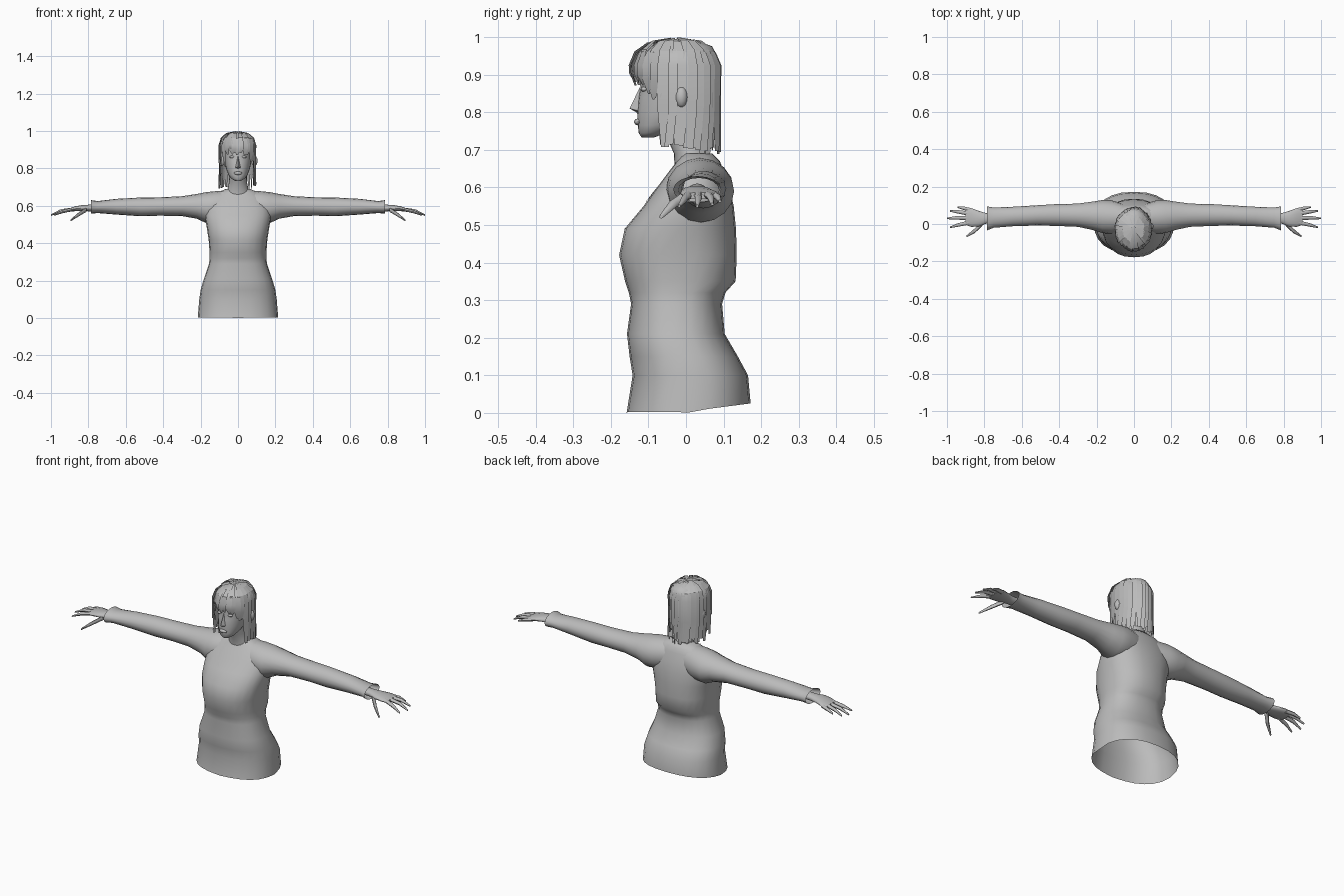
import bpy, bmesh, math, random
from mathutils import Vector

if "Cube" in bpy.data.objects:
    bpy.data.objects.remove(bpy.data.objects["Cube"])

random.seed(4)
grey = bpy.data.materials.new("plain grey")
grey.diffuse_color = (0.5, 0.5, 0.5, 1)
grey.use_nodes = True
grey.node_tree.nodes["Principled BSDF"].inputs["Base Color"].default_value = grey.diffuse_color


def finish(name, bm, angle=50, recalc=True):
    if recalc:
        bmesh.ops.recalc_face_normals(bm, faces=bm.faces)
    me = bpy.data.meshes.new(name)
    bm.to_mesh(me)
    bm.free()
    me.materials.append(grey)
    for p in me.polygons:
        p.use_smooth = True
    me.set_sharp_from_angle(angle=math.radians(angle))
    ob = bpy.data.objects.new(name, me)
    bpy.context.collection.objects.link(ob)
    return ob


def ring(c, u, v, n=20, p=1.0):
    """Superellipse loop around c with half axes u and v."""
    pts = []
    for i in range(n):
        a = 2 * math.pi * i / n
        ca, sa = math.cos(a), math.sin(a)
        pts.append(Vector(c) + Vector(u) * math.copysign(abs(ca) ** p, ca)
                   + Vector(v) * math.copysign(abs(sa) ** p, sa))
    return pts


def loft(bm, rings, cap_start=False, cap_end=False):
    loops = [[bm.verts.new(p) for p in r] for r in rings]
    n = len(loops[0])
    for a, b in zip(loops, loops[1:]):
        for i in range(n):
            j = (i + 1) % n
            bm.faces.new((a[i], a[j], b[j], b[i]))
    if cap_start:
        bm.faces.new(loops[0])
    if cap_end:
        bm.faces.new(loops[-1])


def level(z, hw, yf, yb, n=24, p=1.0):
    """Horizontal section given half width, front y and back y."""
    return ring((0, (yf + yb) / 2, z), (hw, 0, 0), (0, (yb - yf) / 2, 0), n, p)


def blob(name, c, r):
    bm = bmesh.new()
    bmesh.ops.create_uvsphere(bm, u_segments=12, v_segments=8, radius=1)
    for v in bm.verts:
        v.co = Vector((c[i] + v.co[i] * r[i] for i in range(3)))
    return finish(name, bm)


# Torso: open sweater body, hem rising slightly to the back
body = [(0, .215, -.158, .172), (.1, .207, -.142, .165), (.15, .2, -.15, .138),
        (.21, .182, -.157, .103), (.29, .155, -.146, .096), (.32, .152, -.152, .105),
        (.35, .152, -.162, .132), (.42, .157, -.178, .135), (.49, .168, -.163, .133),
        (.55, .178, -.113, .127), (.6, .172, -.077, .115), (.645, .145, -.043, .1),
        (.67, .11, -.024, .09), (.69, .065, -.012, .07)]
bm = bmesh.new()
rings = [level(*b, p=.85) for b in body]
for q in rings[0]:
    q.z += .022 * max(0, q.y) / .17 + .003
rings[0][0].z -= .003
rings[0][18].z = 0
loft(bm, rings, cap_end=True)
torso = finish("sweater_body", bm)

# Collar fold: thin strip laid on the chest
bm = bmesh.new()
fold = [(-.088, .672), (-.082, .63), (-.072, .59), (-.05, .56)]
a = [bm.verts.new((x, -.4, z)) for x, z in fold]
b = [bm.verts.new((x + .012, -.4, z)) for x, z in fold]
for i in range(3):
    bm.faces.new((a[i], b[i], b[i + 1], a[i + 1]))
collar = finish("collar_fold", bm, recalc=False)
m = collar.modifiers.new("lay", 'SHRINKWRAP')
m.target = torso
m.wrap_method = 'PROJECT'
m.use_project_y = True
m.use_project_x = m.use_project_z = False
m.use_positive_direction = True
m.wrap_mode = 'ABOVE_SURFACE'
m.offset = .004

# Sleeves (x, y centre, y radius, z centre, z radius), hands and fingers
sleeve = [(.05, .035, .07, .6, .082), (.12, .037, .09, .595, .083),
          (.17, .04, .088, .59, .083), (.22, .044, .076, .597, .066),
          (.3, .047, .062, .598, .053), (.42, .048, .058, .596, .049),
          (.52, .046, .054, .594, .05), (.65, .04, .052, .595, .042),
          (.75, .034, .054, .593, .032), (.785, .03, .064, .594, .036)]
palm = [(.74, .03, .026, .59, .02), (.79, .03, .028, .588, .018),
        (.83, .028, .042, .588, .016), (.87, .035, .05, .584, .013),
        (.9, .04, .045, .578, .009)]
fingers = [[(.87, .073, .581), (.91, .084, .575), (.945, .09, .563)],
           [(.88, .055, .582), (.94, .065, .574), (.985, .07, .555)],
           [(.88, .032, .582), (.95, .033, .572), (1, .03, .55)],
           [(.88, .008, .582), (.94, -.005, .568), (.985, -.018, .55)],
           [(.81, .005, .58), (.85, -.035, .555), (.895, -.066, .522)]]
for s, side in ((-1, "right"), (1, "left")):
    def across(x, y, ry, z, rz, n=16):
        return ring((s * x, y, z), (0, ry, 0), (0, 0, rz), n)
    bm = bmesh.new()
    loft(bm, [across(*q) for q in sleeve])
    finish(side + "_sleeve", bm)
    bm = bmesh.new()
    loft(bm, [across(*q) for q in palm], True, True)
    for k, f in enumerate(fingers):
        w = 1.3 if k == 4 else 1
        r = [(.0115, .0095), (.0095, .0085), (.004, .004)]
        loft(bm, [across(x, y, ry * w, z, rz * w, 8)
                  for (x, y, z), (ry, rz) in zip(f, r)], True, True)
    finish(side + "_hand", bm)

# Neck
bm = bmesh.new()
loft(bm, [level(.64, .075, -.03, .075), level(.69, .055, -.032, .062),
          level(.73, .047, -.05, .05), level(.79, .047, -.07, .05)])
finish("neck", bm)

# Head
skull = [(.733, .016, -.118, -.085), (.745, .036, -.126, -.05), (.765, .051, -.128, -.01),
         (.8, .064, -.13, .045), (.84, .072, -.126, .065), (.865, .075, -.121, .07),
         (.9, .076, -.125, .07), (.93, .074, -.118, .07), (.965, .058, -.09, .06),
         (.985, .03, -.06, .03)]
bm = bmesh.new()
loft(bm, [level(*q, p=.95) for q in skull], True, True)
finish("head", bm)

# Nose: small wedge
bm = bmesh.new()
top, tip, l, r, base = [bm.verts.new(q) for q in (
    (0, -.122, .868), (0, -.15, .81), (-.016, -.124, .803),
    (.016, -.124, .803), (0, -.128, .797))]
for f in ((top, l, tip), (top, tip, r), (l, base, tip), (tip, base, r)):
    bm.faces.new(f)
finish("nose", bm)
blob("lips", (0, -.128, .774), (.022, .01, .009))
for s, side in ((-1, "right"), (1, "left")):
    blob(side + "_eye", (s * .031, -.111, .861), (.014, .009, .007))
    blob(side + "_ear", (s * .088, -.012, .84), (.017, .017, .028))

# Hair: inner cap and two layers of overlapping flat strands
bm = bmesh.new()
loft(bm, [level(.9, .086, -.128, .08), level(.95, .08, -.12, .082),
          level(.975, .06, -.095, .07), level(.99, .025, -.05, .03)], cap_end=True)
finish("hair_cap", bm)


def strand(bm, deg, width, length_z, scale):
    crown = [(.12, .994), (.6, .986), (.88, .962), (1.0, .925)]
    mid = (.925 + length_z) / 2
    front = deg < 60 or deg > 300
    path = crown + [(.99, mid), (.9 if front else 1.0, length_z)]
    rows = []
    jz = random.uniform(-.006, .005)
    for k, (rad, z) in enumerate(path):
        row = []
        for e in (-1, 1):
            taper = .35 if k == len(path) - 1 else 1
            a = math.radians(deg + e * width * taper)
            rr = rad * scale * (1 + .025 * e)
            row.append(bm.verts.new((.098 * rr * math.sin(a) - .003,
                                     -.028 - .118 * rr * math.cos(a),
                                     z + (jz if k < 3 else 0))))
        rows.append(row)
    for p, q in zip(rows, rows[1:]):
        bm.faces.new((p[0], p[1], q[1], q[0]))


bm = bmesh.new()
for layer, scale in ((0, 1.0), (1, .95)):
    for i in range(30):
        deg = i * 12 + layer * 6 + random.uniform(-2, 2)
        off = min(deg % 360, 360 - deg % 360)
        if off < 48:
            end = random.uniform(.868, .9)
        elif off < 68:
            end = random.uniform(.8, .86)
        elif off < 90:
            end = random.uniform(.7, .78)
        else:
            end = random.uniform(.688, .715)
        strand(bm, deg % 360, 8.5, end, scale * random.uniform(.98, 1.03))
finish("hair_strands", bm, 30, recalc=False)
